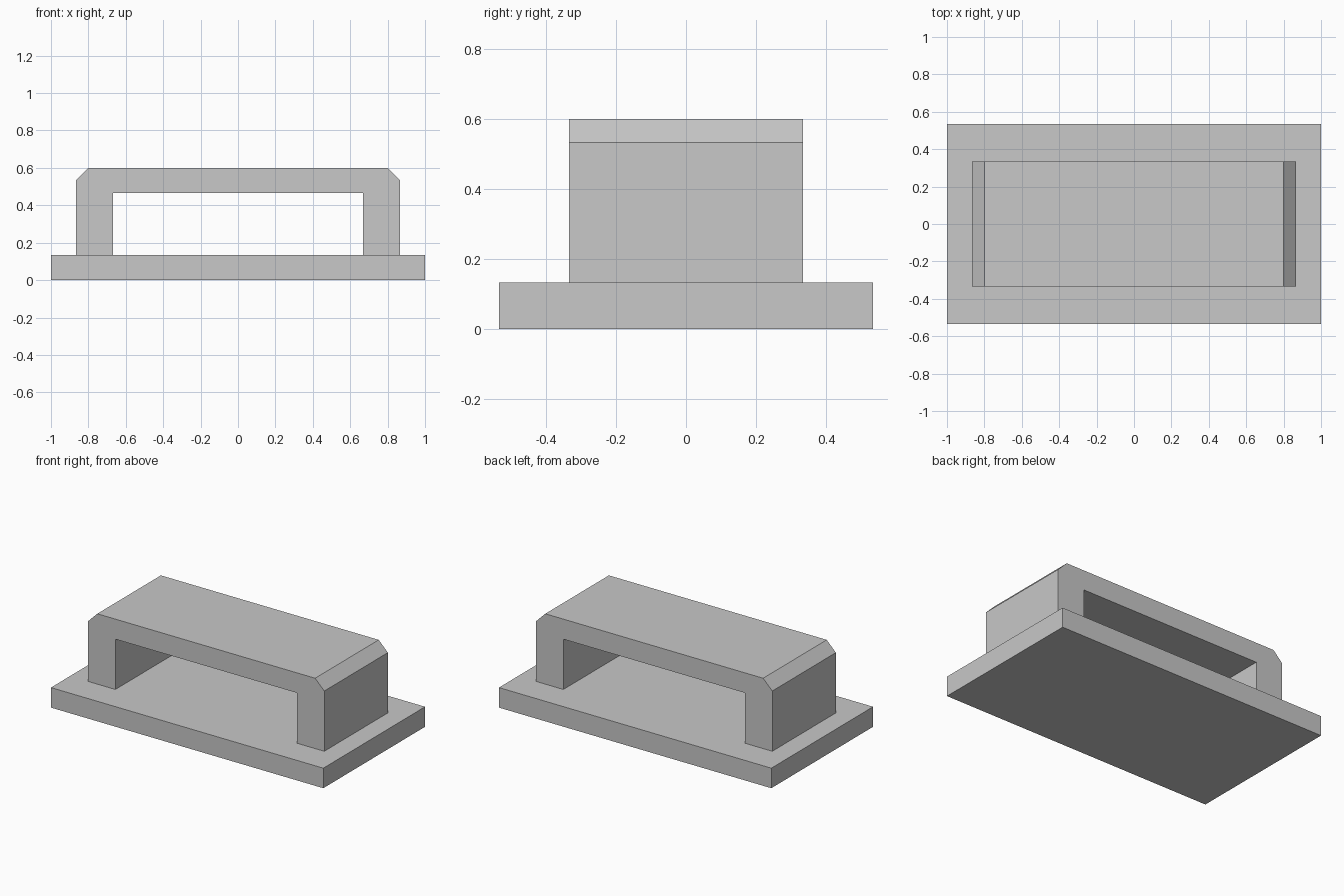
import bpy
import bmesh
from mathutils import Vector

cube = bpy.data.objects.get("Cube")
if cube:
    bpy.data.objects.remove(cube, do_unlink=True)

# Single grey material
GREY = (0.58, 0.58, 0.58, 1.0)
grey = bpy.data.materials.new("plain_grey")
grey.use_nodes = True
grey.diffuse_color = GREY
grey.node_tree.nodes["Principled BSDF"].inputs["Base Color"].default_value = GREY


def extrude_profile(name, half_profile, depth):
    """Mirror an x-z half profile across x = 0 and extrude it along y."""
    outline = half_profile + [(-x, z) for x, z in reversed(half_profile)]
    bm = bmesh.new()
    face = bm.faces.new([bm.verts.new((x, -depth / 2, z)) for x, z in outline])
    result = bmesh.ops.extrude_face_region(bm, geom=[face])
    moved = [g for g in result["geom"] if isinstance(g, bmesh.types.BMVert)]
    bmesh.ops.translate(bm, verts=moved, vec=Vector((0, depth, 0)))
    bmesh.ops.recalc_face_normals(bm, faces=bm.faces)
    mesh = bpy.data.meshes.new(name)
    bm.to_mesh(mesh)
    bm.free()
    mesh.materials.append(grey)
    obj = bpy.data.objects.new(name, mesh)
    bpy.context.scene.collection.objects.link(obj)
    return obj


BASE_TOP = 0.133
TOP = 0.6
OUTER = 0.867
INNER = 0.667
CHAMFER = 0.067

# Flat rectangular base plate
extrude_profile("base_plate", [(1.0, 0.0), (1.0, BASE_TOP)], 1.067)

# Bridge-shaped handle with chamfered top corners
extrude_profile("bridge_handle", [
    (0.667, 0.467),
    (INNER, BASE_TOP),
    (OUTER, BASE_TOP),
    (OUTER, TOP - CHAMFER),
    (OUTER - CHAMFER, TOP),
], 0.667)
